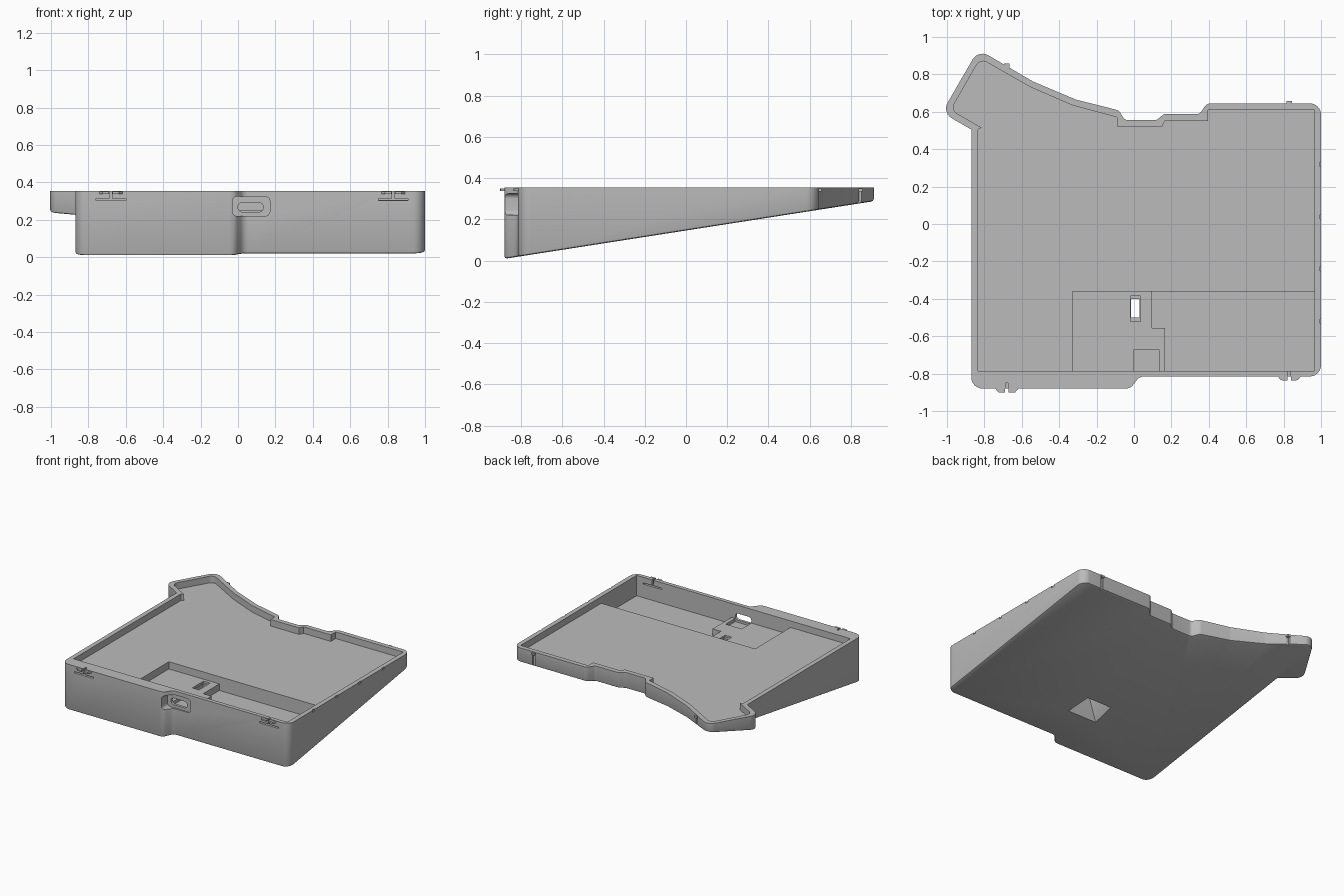
import bpy
import bmesh
from math import tan
from mathutils import Vector

TOP = 0.355
FLOOR = 0.305

cube = bpy.data.objects.get("Cube")
if cube:
    bpy.data.objects.remove(cube, do_unlink=True)

grey = bpy.data.materials.new("plain grey")
grey.use_nodes = True
colour = (0.5, 0.5, 0.5, 1)
grey.diffuse_color = colour
grey.node_tree.nodes["Principled BSDF"].inputs["Base Color"].default_value = colour


def rounded(points, steps=7):
    """Round each (x, y, radius) corner of a closed outline."""
    out = []
    for i, (x, y, r) in enumerate(points):
        p = Vector((x, y))
        a = Vector(points[i - 1][:2]) - p
        b = Vector(points[(i + 1) % len(points)][:2]) - p
        if r == 0:
            out.append(p)
            continue
        half = a.angle(b) / 2
        d = min(r / tan(half), a.length * 0.45, b.length * 0.45)
        start, end = p + a.normalized() * d, p + b.normalized() * d
        centre = p + (a.normalized() + b.normalized()).normalized() * (d * d + (d * tan(half)) ** 2) ** 0.5
        u, v = start - centre, end - centre
        for k in range(steps):
            t = k / (steps - 1)
            out.append(centre + (u * (1 - t) + v * t).normalized() * u.length)
    return out


def finish(bm, name):
    bmesh.ops.recalc_face_normals(bm, faces=bm.faces)
    mesh = bpy.data.meshes.new(name)
    bm.to_mesh(mesh)
    bm.free()
    mesh.materials.append(grey)
    ob = bpy.data.objects.new(name, mesh)
    bpy.context.collection.objects.link(ob)
    return ob


def prism(name, outline, low, high, chamfer=0):
    """Extrude an outline between a bottom function and a flat top."""
    bm = bmesh.new()
    lower = [bm.verts.new((x, y, low(y))) for x, y in outline]
    upper = [bm.verts.new((x, y, high)) for x, y in outline]
    base = bm.faces.new(lower)
    lid = bm.faces.new(upper)
    for i in range(len(lower)):
        bm.faces.new((lower[i - 1], lower[i], upper[i], upper[i - 1]))
    bmesh.ops.recalc_face_normals(bm, faces=bm.faces)
    if chamfer:
        bmesh.ops.bevel(bm, geom=list(base.edges), offset=chamfer, segments=2,
                        profile=0.5, affect='EDGES')
    return finish(bm, name)


def box(name, x, y, z):
    outline = [(x[0], y[0]), (x[1], y[0]), (x[1], y[1]), (x[0], y[1])]
    return prism(name, outline, lambda _: z[0], z[1])


def pill(name, x, z, y, r):
    """Rounded slot running front to back."""
    ob = prism(name, rounded([(x[0], z[0], r), (x[1], z[0], r), (x[1], z[1], r), (x[0], z[1], r)]),
               lambda _: y[0], y[1])
    for v in ob.data.vertices:
        v.co = (v.co.x, v.co.z, v.co.y)
    ob.data.flip_normals()
    return ob


def cut(target, cutter):
    mod = target.modifiers.new("cut", 'BOOLEAN')
    mod.operation = 'DIFFERENCE'
    mod.solver = 'EXACT'
    mod.object = cutter
    cutter.hide_render = True
    bpy.context.view_layer.objects.active = target
    bpy.ops.object.modifier_apply(modifier=mod.name)
    bpy.data.objects.remove(cutter, do_unlink=True)


# Wedge shaped outer shell
outer = [(-1.027, 0.596, .06), (-0.832, 0.933, .06), (-0.54, 0.762, .1), (-0.31, 0.665, .05),
         (-0.08, 0.607, .04), (-0.05, 0.555, .03), (0.12, 0.555, .03), (0.16, 0.588, .03),
         (0.35, 0.588, .03), (0.39, 0.645, .04), (1, 0.645, .06), (1, -0.815, .06),
         (0.03, -0.815, .05), (-0.02, -0.88, .05), (-0.87, -0.88, .06), (-0.87, 0.505, 0)]
case = prism("case_body", rounded(outer), lambda y: 0.146 + 0.156 * y, TOP, 0.012)

# Shallow tray
inner = [(-0.98, 0.61, .04), (-0.822, 0.885, .04), (-0.55, 0.73, 0), (-0.33, 0.635, 0),
         (-0.09, 0.57, 0), (-0.09, 0.52, 0), (0.15, 0.52, 0), (0.165, 0.552, 0),
         (0.395, 0.552, 0), (0.395, 0.61, 0), (0.965, 0.61, 0), (0.965, -0.785, 0),
         (-0.835, -0.785, 0), (-0.835, 0.505, 0), (-0.815, 0.515, 0)]
cut(case, prism("tray_cutter", rounded(inner), lambda y: FLOOR, 0.5))

# Deep pocket with a raised board platform
pocket = [(0.095, -0.36), (0.965, -0.36), (0.965, -0.785), (0.165, -0.785),
          (0.165, -0.555), (0.095, -0.555)]
cut(case, prism("pocket_cutter", pocket, lambda y: 0.2, 0.5))
platform = [(-0.33, -0.36), (0.1, -0.36), (0.1, -0.55), (0.17, -0.55), (0.17, -0.785), (-0.33, -0.785)]
cut(case, prism("platform_cutter", platform, lambda y: 0.25, 0.5))
cut(case, box("port_bay_cutter", (0, 0.135), (-0.785, -0.67), (0.225, 0.5)))

# Button slot, flared towards the underside
cut(case, box("slot_cutter", (-0.015, 0.03), (-0.50, -0.40), (-0.1, 0.5)))
cut(case, box("slot_rim_cutter", (-0.02, 0.035), (-0.52, -0.385), (0.235, 0.5)))
flare = box("flare_cutter", (-0.14, 0.16), (-0.56, -0.34), (0.02, 0.21))
for v in flare.data.vertices:
    if v.co.z > 0.1:
        v.co.x = 0.03 if v.co.x > 0 else -0.015
        v.co.y = -0.40 if v.co.y > -0.45 else -0.50
cut(case, flare)

# Port opening and plug recess in the front wall
cut(case, pill("plug_recess_cutter", (-0.03, 0.17), (0.22, 0.325), (-0.95, -0.805), 0.025))
cut(case, pill("port_cutter", (0.0, 0.135), (0.242, 0.292), (-0.95, -0.74), 0.024))

# Front clips: slot, stem and two small catches
for n, (cx, front) in enumerate([(-0.68, -0.88), (0.83, -0.815)]):
    cut(case, box("clip_slot", (cx - 0.08, cx + 0.08), (front - 0.05, front + 0.03), (0.303, 0.313)))
    cut(case, box("clip_stem", (cx - 0.006, cx + 0.006), (front - 0.05, front + 0.03), (0.303, 0.4)))
    for side in (-1, 1):
        catch = [(cx + side * 0.01, front + 0.01), (cx + side * 0.07, front + 0.01),
                 (cx + side * 0.045, front - 0.02), (cx + side * 0.01, front - 0.022)]
        prism(f"front_catch_{n}_{'left' if side > 0 else 'right'}", catch, lambda y: 0.338, 0.35)

# Back grooves with small nubs
for n, (cx, back) in enumerate([(-0.68, 0.845), (0.83, 0.645)]):
    cut(case, box("groove", (cx - 0.01, cx + 0.01), (back - 0.012, back + 0.05), (0.2, 0.345)))
    box(f"back_nub_{n}", (cx - 0.014, cx + 0.014), (back - 0.012, back + 0.012), (0.335, 0.35))

# Fine notches along the left rim
for cy in (0.32, 0.04, -0.24, -0.52):
    cut(case, box("rim_notch", (0.994, 1.05), (cy - 0.012, cy + 0.012), (0.34, 0.4)))

# Smooth the rounded corners, keep edges sharp
bpy.ops.object.select_all(action='DESELECT')
case.select_set(True)
bpy.context.view_layer.objects.active = case
bpy.ops.object.shade_smooth_by_angle(angle=0.6)
